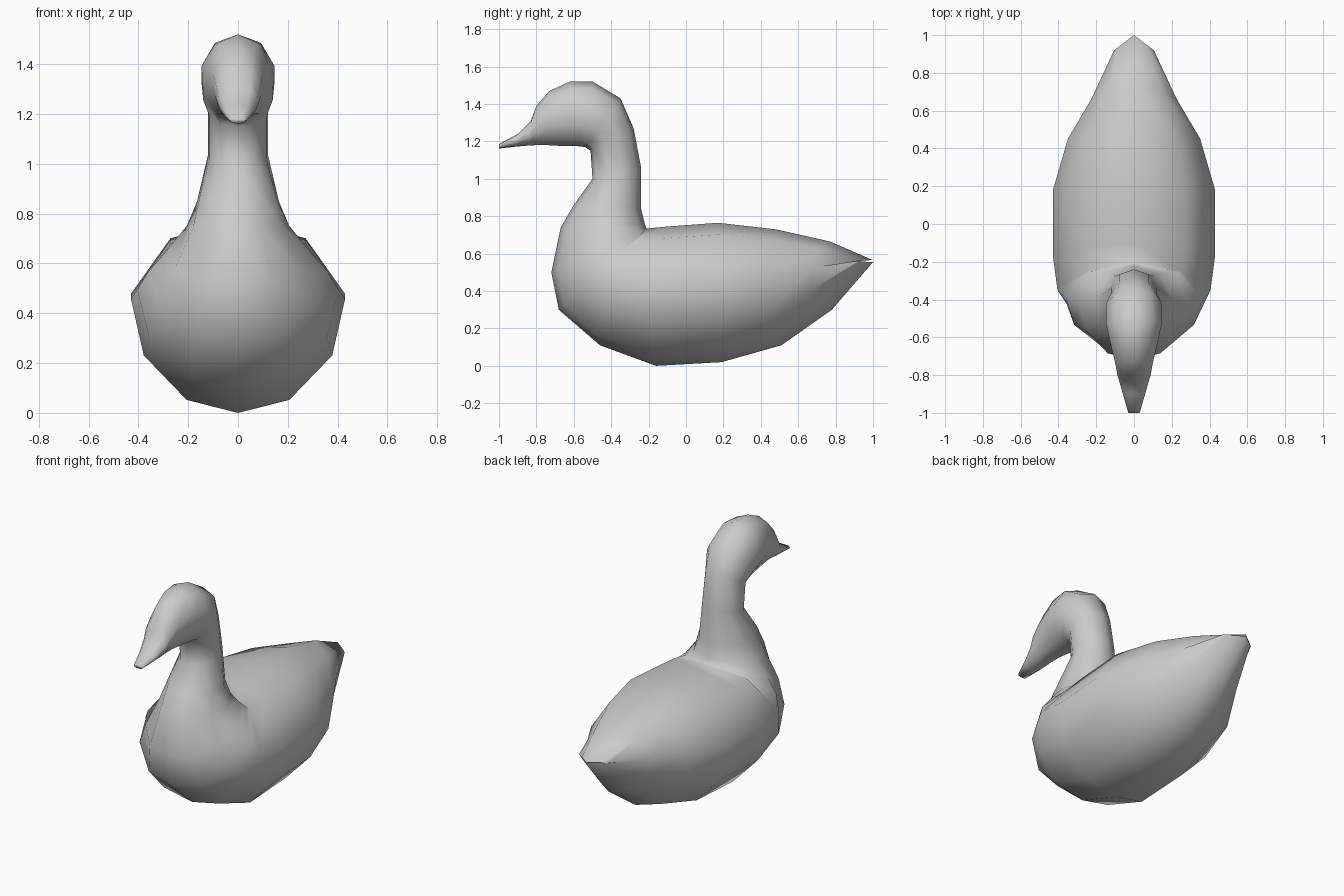
import bpy
import bmesh

cube = bpy.data.objects.get("Cube")
if cube:
    bpy.data.objects.remove(cube, do_unlink=True)


def make_material(name, colour):
    material = bpy.data.materials.new(name)
    material.use_nodes = True
    material.diffuse_color = colour
    material.node_tree.nodes["Principled BSDF"].inputs["Base Color"].default_value = colour
    return material


def ring_points(section, profile):
    """Cross-section hung between an upper and a lower (y, z) point."""
    top_y, top_z, low_y, low_z, half_width, bow = section
    right = []
    for along, out in profile:
        y = top_y + (low_y - top_y) * along + bow * out
        z = top_z + (low_z - top_z) * along
        right.append((half_width * out, y, z))
    left = [(-x, y, z) for x, y, z in reversed(right[1:-1])]
    return right + left


def loft(name, rings, material):
    """Skin a run of equal rings into one closed, smooth surface."""
    bm = bmesh.new()
    loops = [[bm.verts.new(point) for point in ring] for ring in rings]
    for first, second in zip(loops, loops[1:]):
        count = len(first)
        for i in range(count):
            j = (i + 1) % count
            bm.faces.new((first[i], first[j], second[j], second[i]))
    bm.faces.new(loops[0])
    bm.faces.new(loops[-1])
    bmesh.ops.recalc_face_normals(bm, faces=bm.faces[:])
    for face in bm.faces:
        face.smooth = True
    mesh = bpy.data.meshes.new(name)
    bm.to_mesh(mesh)
    bm.free()
    mesh.materials.append(material)
    body = bpy.data.objects.new(name, mesh)
    bpy.context.collection.objects.link(body)
    return body


# Half outlines: fraction from top to bottom, fraction of the half width
body_profile = [(0, 0), (.085, .63), (.385, 1), (.69, .88), (.93, .48), (1, 0)]
neck_profile = [(0, 0), (.1, .63), (.37, 1), (.67, .95), (.92, .58), (1, 0)]

# Each section: top y, top z, bottom y, bottom z, half width, sideways bow

# Tail tip to the fullest part of the body
trunk = [
    (1, .565, 1, .555, .105, -.08),
    (.77, .665, .78, .3, .225, -.11),
    (.48, .73, .51, .11, .35, -.04),
    (.17, .765, .19, .02, .43, 0),
    (-.1, .745, -.16, 0, .43, -.04),
]

# Breast, fanning round the crook behind the neck
breast = [
    (-.2, .735, -.46, .11, .405, -.05),
    (-.21, .735, -.68, .3, .36, 0),
    (-.213, .74, -.72, .5, .29, 0),
    (-.22, .76, -.67, .74, .205, 0),
]

# Neck, head and bill
neck_and_head = [
    (-.24, .84, -.6, .86, .165, 0),
    (-.24, 1.06, -.5, 1, .12, 0),
    (-.28, 1.27, -.51, 1.15, .12, 0),
    (-.35, 1.43, -.54, 1.17, .147, 0),
    (-.5, 1.52, -.58, 1.175, .147, 0),
    (-.62, 1.52, -.65, 1.175, .125, 0),
    (-.73, 1.47, -.74, 1.18, .1, 0),
    (-.8, 1.39, -.8, 1.18, .088, 0),
    (-.83, 1.31, -.84, 1.178, .078, 0),
    (-.9, 1.24, -.91, 1.172, .058, 0),
    (-1, 1.185, -1, 1.162, .03, 0),
]

grey = make_material("plain_grey", (.6, .6, .6, 1))
rings = [ring_points(s, body_profile) for s in trunk + breast]
rings += [ring_points(s, neck_profile) for s in neck_and_head]
loft("bird_body", rings, grey)
